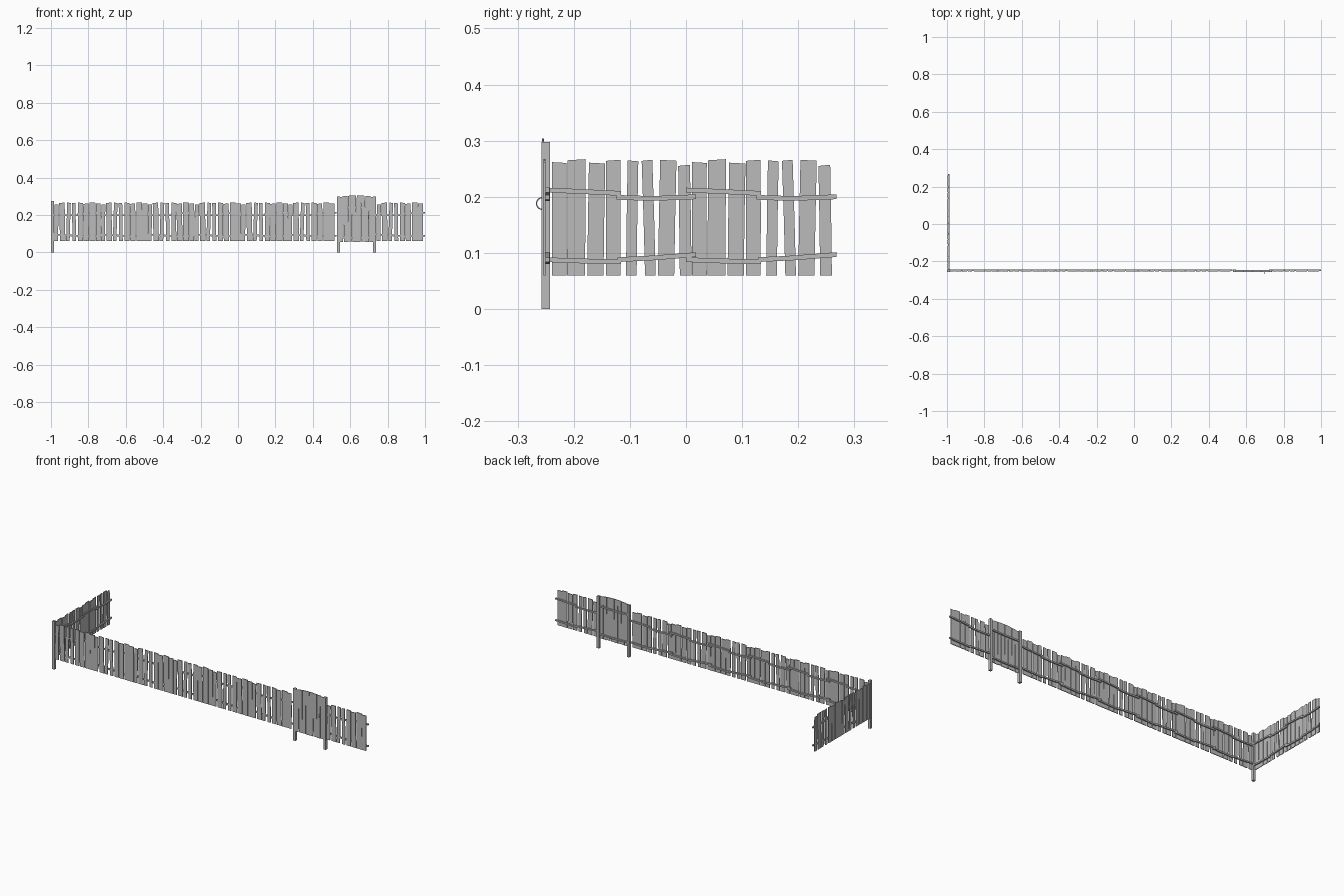
import bpy, bmesh, math
from mathutils import Vector, Matrix

cube = bpy.data.objects.get("Cube")
if cube:
    bpy.data.objects.remove(cube, do_unlink=True)

wood = bpy.data.materials.new("weathered_grey")
wood.use_nodes = True
grey = (0.5, 0.5, 0.5, 1)
wood.diffuse_color = grey
wood.node_tree.nodes["Principled BSDF"].inputs["Base Color"].default_value = grey


def finish(name, bm, matrix=Matrix()):
    bmesh.ops.recalc_face_normals(bm, faces=bm.faces)
    mesh = bpy.data.meshes.new(name)
    bm.to_mesh(mesh)
    bm.free()
    mesh.materials.append(wood)
    obj = bpy.data.objects.new(name, mesh)
    obj.matrix_world = matrix
    bpy.context.collection.objects.link(obj)
    return obj


def slab(bm, outline, v0, v1):
    """Extrude an outline given in (u, z) from depth v0 to v1."""
    face = bm.faces.new([bm.verts.new((u, v0, z)) for u, z in outline])
    out = bmesh.ops.extrude_face_region(bm, geom=[face])["geom"]
    moved = [g for g in out if isinstance(g, bmesh.types.BMVert)]
    bmesh.ops.translate(bm, verts=moved, vec=(0, v1 - v0, 0))


def plank(bm, bottom, top, width, z0, z1, v0, v1, slant):
    """Slightly leaning board with a crooked waist."""
    mid = (bottom + top) / 2 + slant * 0.3
    zm = (z0 + z1) / 2
    slab(bm, [(bottom, z0), (bottom + width, z0), (mid + width, zm),
              (top + width, z1 + slant), (top, z1 - slant), (mid, zm)], v0, v1)


def rail(bm, points, v0, v1, half=0.0042):
    slab(bm, [(u, z - half) for u, z in points] +
             [(u, z + half) for u, z in reversed(points)], v0, v1)


# One fence module: bottom start, top start, width, top height
STEP = 0.25
PLANKS = [(0.011, 0.011, 0.026, 0.261), (0.038, 0.039, 0.032, 0.266),
          (0.074, 0.077, 0.029, 0.260), (0.107, 0.107, 0.026, 0.265),
          (0.143, 0.146, 0.019, 0.264), (0.177, 0.171, 0.019, 0.265),
          (0.200, 0.204, 0.029, 0.265), (0.239, 0.236, 0.021, 0.256)]
RAILS = [[(0.0, 0.212), (0.05, 0.210), (0.134, 0.206)],
         [(0.126, 0.199), (0.19, 0.197), (0.268, 0.200)],
         [(0.0, 0.088), (0.05, 0.086), (0.134, 0.084)],
         [(0.128, 0.088), (0.19, 0.091), (0.268, 0.097)]]


def fence(name, modules, matrix):
    boards, rails = bmesh.new(), bmesh.new()
    for m in range(modules):
        off = m * STEP
        for i, (b, t, w, h) in enumerate(PLANKS):
            plank(boards, b + off, t + off, w, 0.06, h, 0.0, 0.004,
                  0.001 if i % 2 else -0.0008)
        for pts in RAILS:
            rail(rails, [(u + off, z) for u, z in pts], -0.007, 0.0)
    finish(name + "_planks", boards, matrix)
    finish(name + "_rails", rails, matrix)


# Fence runs: u runs along the fence, +v is the outer side
def run(x, y, degrees):
    return Matrix.Translation((x, y, 0)) @ Matrix.Rotation(math.radians(degrees), 4, "Z")


fence("side_fence", 2, run(-0.994, -0.25, 90))
fence("front_fence_short", 1, run(1.0, -0.25, 180))
fence("front_fence_long", 6, run(0.527, -0.25, 180))

# Posts
for name, x, height in (("corner_post", -0.9925, 0.275),
                        ("gate_post_right", 0.5375, 0.298),
                        ("gate_post_left", 0.7295, 0.298)):
    bm = bmesh.new()
    bmesh.ops.create_cube(bm, size=1, matrix=Matrix.Translation(
        (x, -0.25, height / 2)) @ Matrix.Diagonal((0.015, 0.015, height, 1)))
    finish(name, bm)

# Gate with an arched top
boards, rails = bmesh.new(), bmesh.new()
count, left, right = 8, 0.542, 0.726
pitch = (right - left) / count
for i in range(count):
    s = (i + 0.5) / count * 2 - 1
    lean = 0.002 * (-1) ** i
    plank(boards, left + i * pitch - lean / 2, left + i * pitch + lean / 2,
          pitch - 0.0015, 0.055 + 0.001 * (i % 3), 0.304 - 0.009 * s * s,
          -0.257 + 0.0006 * (i % 2), -0.253, -0.001 * s)
for z in (0.24, 0.08):
    rail(rails, [(left - 0.004, z), (0.634, z - 0.002), (right + 0.004, z)], -0.253, -0.246)
finish("gate_planks", boards)
finish("gate_rails", rails)

# Curved gate handle
curve = bpy.data.curves.new("gate_handle", "CURVE")
curve.dimensions = "3D"
curve.bevel_depth = 0.0013
curve.bevel_resolution = 1
curve.use_fill_caps = True
spline = curve.splines.new("POLY")
spline.points.add(8)
for i, p in enumerate(spline.points):
    a = math.pi * i / 8
    p.co = (0.70, -0.256 - 0.0105 * math.sin(a), 0.188 + 0.0105 * math.cos(a), 1)
curve.materials.append(wood)
bpy.context.collection.objects.link(bpy.data.objects.new("gate_handle", curve))
